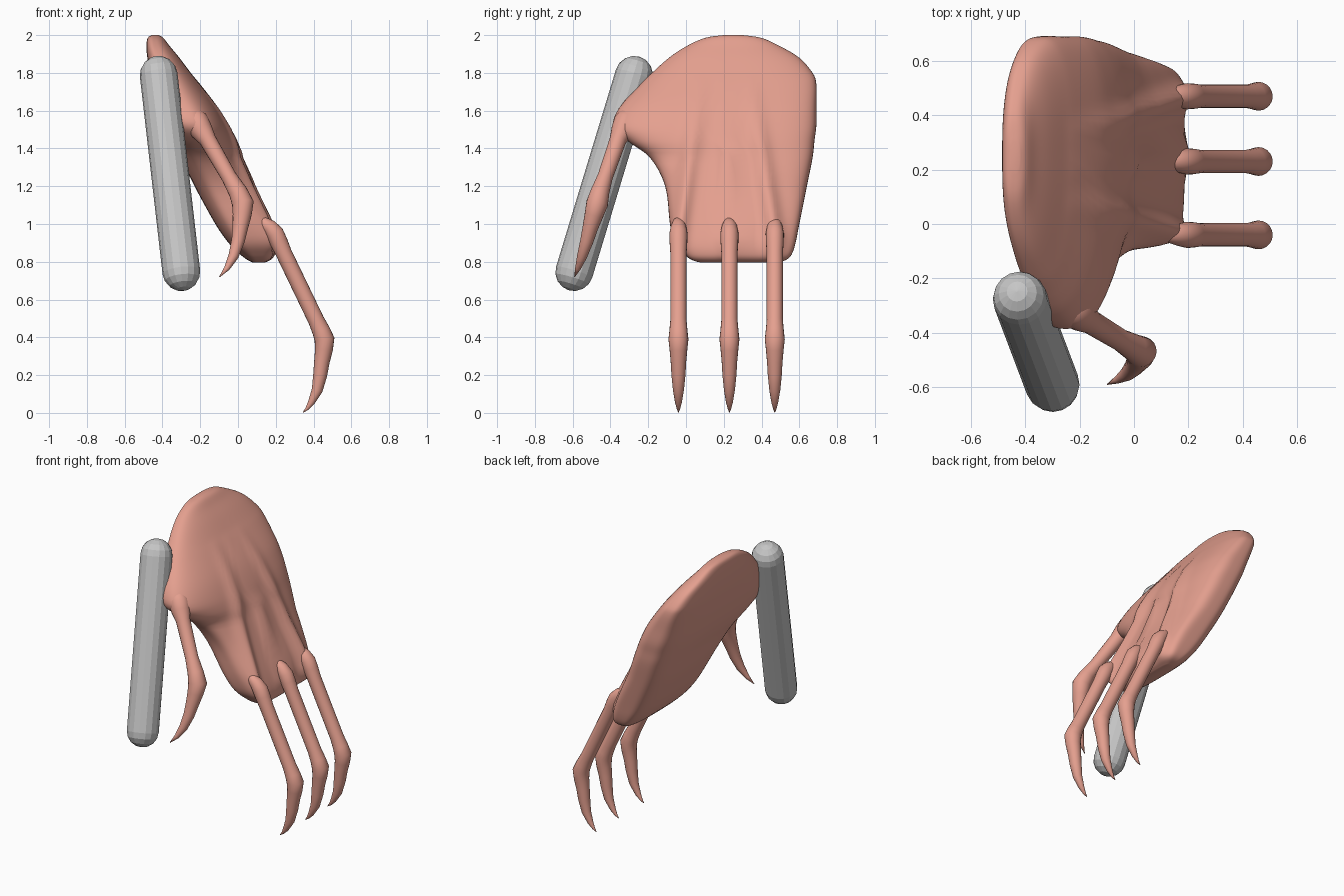
import bpy, bmesh, math
from mathutils import Vector

if "Cube" in bpy.data.objects:
    bpy.data.objects.remove(bpy.data.objects["Cube"])


def material(name, rgb):
    m = bpy.data.materials.new(name)
    m.diffuse_color = (*rgb, 1)
    m.use_nodes = True
    m.node_tree.nodes["Principled BSDF"].inputs["Base Color"].default_value = m.diffuse_color
    return m


skin = material("salmon skin", (0.78, 0.35, 0.275))
grey = material("light grey", (0.56, 0.56, 0.56))


def loft(name, rings, mat, smooth=True):
    """Skin closed rings of points and cap both ends."""
    bm = bmesh.new()
    vs = [[bm.verts.new(p) for p in ring] for ring in rings]
    n = len(vs[0])
    for a, b in zip(vs, vs[1:]):
        for i in range(n):
            j = (i + 1) % n
            bm.faces.new((a[i], a[j], b[j], b[i]))
    bm.faces.new(vs[0])
    bm.faces.new(vs[-1])
    bmesh.ops.recalc_face_normals(bm, faces=bm.faces)
    for f in bm.faces:
        f.smooth = smooth
    me = bpy.data.meshes.new(name)
    bm.to_mesh(me)
    bm.free()
    me.materials.append(mat)
    ob = bpy.data.objects.new(name, me)
    bpy.context.collection.objects.link(ob)
    return ob


def tube(name, path, mat, sides=20, smooth=True):
    """Round tube through (x, y, z, radius) points."""
    pts = [Vector(p[:3]) for p in path]
    rings = []
    for i, p in enumerate(pts):
        t = (pts[min(i + 1, len(pts) - 1)] - pts[max(i - 1, 0)]).normalized()
        u = Vector((0, 1, 0))
        u = (u - t * u.dot(t)).normalized()
        v = t.cross(u)
        rings.append([p + path[i][3] * (u * math.cos(a) + v * math.sin(a))
                      for a in (2 * math.pi * k / sides for k in range(sides))])
    return loft(name, rings, mat, smooth)


def spline(rows, steps):
    """Catmull-Rom interpolation of table rows."""
    out = []
    for i in range(len(rows) - 1):
        a, b, c, d = rows[max(i - 1, 0)], rows[i], rows[i + 1], rows[min(i + 2, len(rows) - 1)]
        for s in range(steps):
            t = s / steps
            out.append([0.5 * (2 * q + (r - p) * t + (2 * p - 5 * q + 4 * r - w) * t * t
                               + (3 * q - p - 3 * r + w) * t ** 3)
                        for p, q, r, w in zip(a, b, c, d)])
    return out + [list(rows[-1])]


def clamp(v):
    return max(0, min(1, v))


def power(c, e):
    return math.copysign(abs(c) ** e, c)


FINGERS = (-0.04, 0.23, 0.47)

# palm: horizontal sections (z, y min, y max, x back, x front)
sections = [
    (2.0, .20, .30, -.455, -.42), (1.985, .10, .40, -.478, -.395),
    (1.94, 0, .50, -.485, -.36), (1.88, -.09, .60, -.48, -.31),
    (1.80, -.18, .67, -.465, -.25), (1.74, -.24, .69, -.45, -.205),
    (1.62, -.35, .69, -.415, -.12), (1.52, -.385, .69, -.38, -.065),
    (1.44, -.31, .68, -.345, -.03), (1.35, -.19, .67, -.30, 0),
    (1.20, -.11, .64, -.23, .06), (1.0, -.085, .60, -.12, .145),
    (.90, -.06, .58, -.05, .18), (.84, -.01, .56, .01, .185),
    (.81, .03, .53, .05, .17), (.795, .08, .48, .08, .14)]

rings = []
N = 120
for z, y0, y1, xb, xf in spline(sections, 4):
    seam = xb + 0.45 * (xf - xb)
    # tendons fade out towards the wrist and the lower rim
    fade = clamp((1.8 - z) / 0.4) * clamp((z - 0.8) / 0.12)
    low = clamp((1.35 - z) / 0.35)
    ring = []
    for k in range(N):
        a = 2 * math.pi * k / N
        front = math.sin(a) > 0
        # squarer towards the knuckles and along the outer side
        n = 2.4 + 2.6 * low
        if math.cos(a) > 0:
            n = max(n, 2.4 + 1.1 * clamp((1.9 - z) / 0.3))
        e = 2 / (n if front else 3)
        y = (y0 + y1) / 2 + (y1 - y0) / 2 * power(math.cos(a), e)
        x = seam + ((xf - seam) if front else (seam - xb)) * power(math.sin(a), e)
        if front:
            for f in FINGERS:
                ty = f + (0.2 - f) * max(0, z - 0.95) * 0.6
                x += ((0.032 + 0.015 * low) * fade * min(1, 2 * math.sin(a))
                      * math.exp(-((y - ty) / 0.045) ** 2))
        ring.append((x, y, z))
    rings.append(ring)
loft("palm", rings, skin)

# three long fingers with knuckle, joint and curved claw (x, z, radius)
finger = [(.10, 1.03, .01), (.13, 1.01, .03), (.165, .985, .041), (.195, .95, .048),
          (.216, .905, .047), (.243, .845, .043), (.414, .49, .043), (.44, .435, .048),
          (.458, .39, .053), (.455, .335, .047), (.444, .27, .041), (.435, .20, .037),
          (.419, .12, .029), (.388, .055, .018), (.365, .022, .009), (.345, .003, .002)]
for i, y in enumerate(FINGERS):
    tube(f"finger_{i + 1}", [(x, y, z, r) for x, z, r in finger], skin)

# thumb
tube("thumb", [
    (-.262, -.275, 1.59, .01), (-.255, -.285, 1.58, .04), (-.24, -.30, 1.565, .058),
    (-.22, -.318, 1.54, .066), (-.193, -.337, 1.495, .06), (-.16, -.36, 1.445, .045),
    (-.048, -.428, 1.25, .041), (0, -.455, 1.17, .05), (.026, -.47, 1.11, .058),
    (.022, -.487, 1.05, .05), (.012, -.507, .98, .041), (0, -.525, .91, .035),
    (-.024, -.55, .83, .027), (-.059, -.572, .765, .015), (-.098, -.59, .72, .002)], skin)

# separate rounded rod beside the thumb
top, bottom, R = Vector((-.42, -.275, 1.79)), Vector((-.30, -.592, .745)), 0.1
axis = (bottom - top).normalized()
angles = [math.radians(d) for d in (2, 22.5, 45, 67.5, 90)]
rod = [(*(top - axis * R * math.cos(a)), R * math.sin(a)) for a in angles]
rod += [(*(bottom + axis * R * math.cos(a)), R * math.sin(a)) for a in reversed(angles)]
tube("rod", rod, grey, 16, False)
